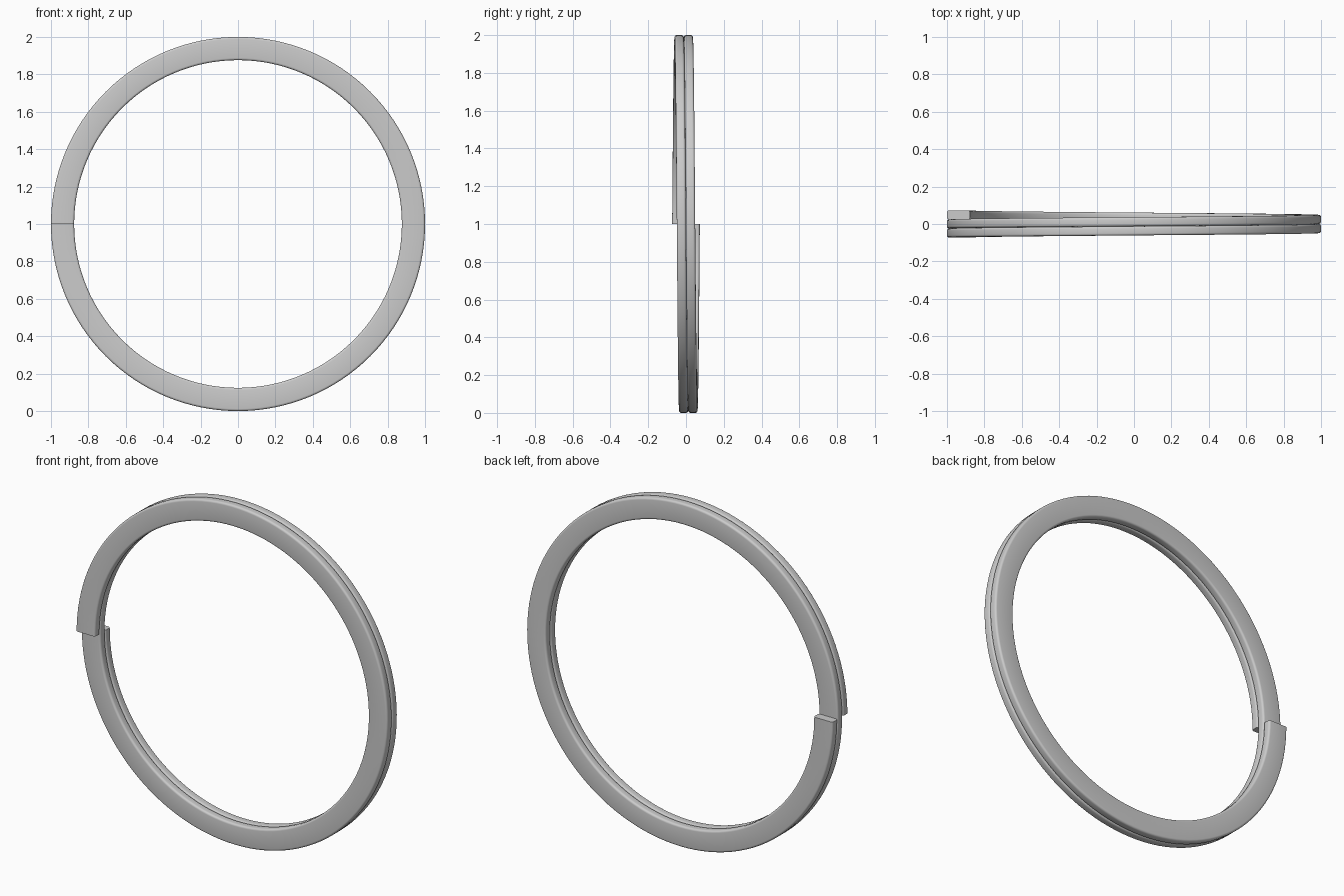
import bpy, bmesh, math

if "Cube" in bpy.data.objects:
    bpy.data.objects.remove(bpy.data.objects["Cube"])

R_IN, R_OUT = 0.876, 1.0   # radial extent of the flat wire
THICK = 0.0485             # wire thickness along y
PITCH = 0.049              # y advance per turn
TURNS, STEPS = 2, 128      # steps per turn
BEV, BSEG = 0.012, 4       # rounded wire corners


def wire_profile():
    """Rounded rectangle as (radius, y) points."""
    h = THICK / 2
    corners = [(R_OUT - BEV, h - BEV, 0), (R_IN + BEV, h - BEV, 90),
               (R_IN + BEV, -h + BEV, 180), (R_OUT - BEV, -h + BEV, 270)]
    pts = []
    for r, y, a0 in corners:
        for i in range(BSEG + 1):
            a = math.radians(a0 + 90 * i / BSEG)
            pts.append((r + BEV * math.cos(a), y + BEV * math.sin(a)))
    return pts


# Split ring: profile swept along a two-turn helix, starting at front left going up
bm = bmesh.new()
profile = wire_profile()
rings = []
for s in range(TURNS * STEPS + 1):
    t = s / STEPS
    a = math.pi - 2 * math.pi * t
    y0 = (t - TURNS / 2) * PITCH
    rings.append([bm.verts.new((r * math.cos(a), y0 + y, 1 + r * math.sin(a)))
                  for r, y in profile])
n = len(profile)
for p, q in zip(rings, rings[1:]):
    for i in range(n):
        j = (i + 1) % n
        bm.faces.new((p[i], p[j], q[j], q[i]))

# Flat cut ends
bm.faces.new(rings[0])
bm.faces.new(rings[-1])
bmesh.ops.recalc_face_normals(bm, faces=bm.faces)

mesh = bpy.data.meshes.new("split_ring")
bm.to_mesh(mesh)
bm.free()
ring = bpy.data.objects.new("split_ring", mesh)
bpy.context.collection.objects.link(ring)
bpy.context.view_layer.objects.active = ring
ring.select_set(True)
bpy.ops.object.shade_smooth_by_angle(angle=math.radians(40))
